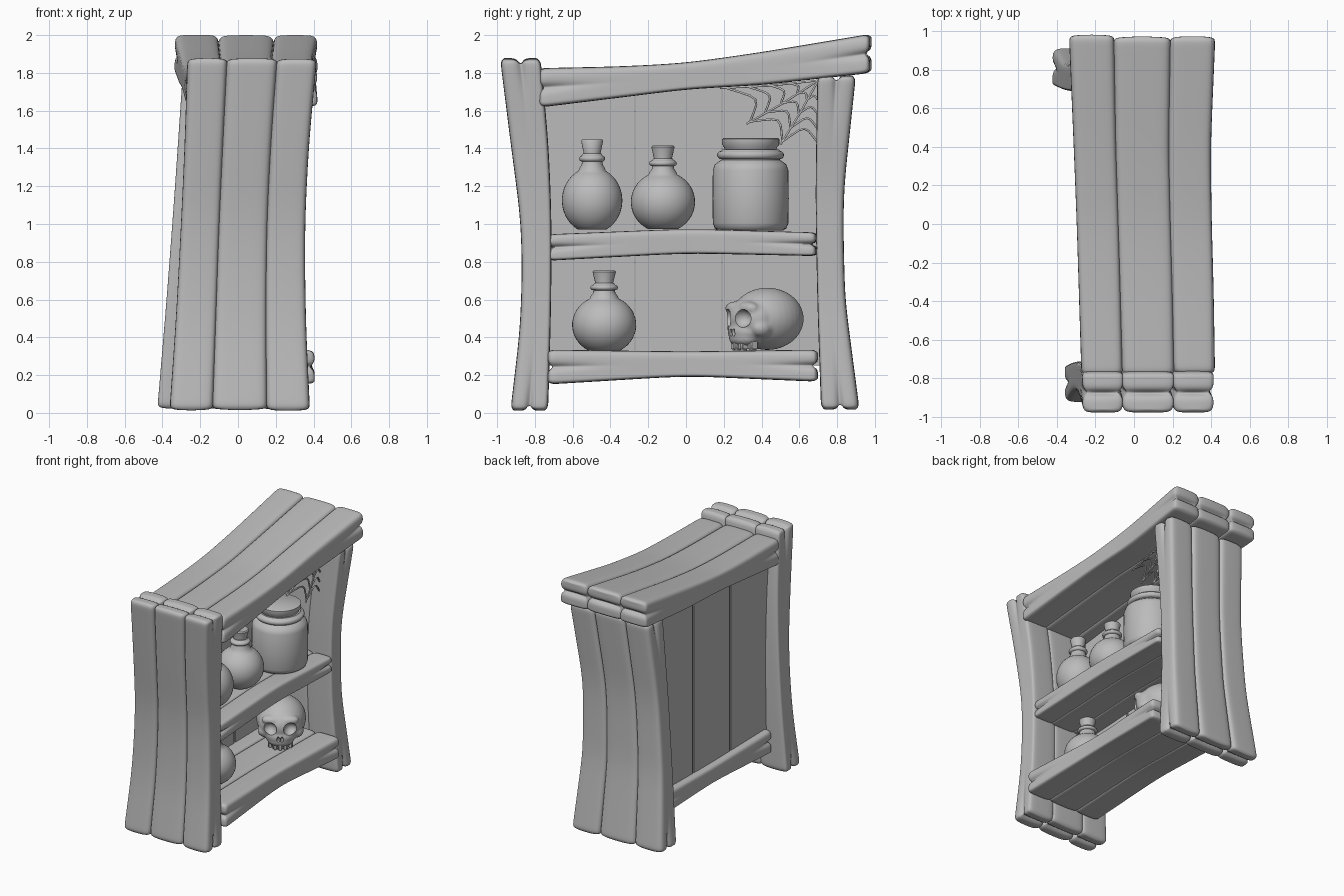
import bpy, bmesh, math, random
from mathutils import Matrix, Vector

random.seed(4)
if "Cube" in bpy.data.objects:
    bpy.data.objects.remove(bpy.data.objects["Cube"])

grey = bpy.data.materials.new("plain grey")
grey.use_nodes = True
GREY = (0.5, 0.5, 0.5, 1)
grey.diffuse_color = GREY
grey.node_tree.nodes["Principled BSDF"].inputs["Base Color"].default_value = GREY


def smooth(ob, angle):
    bpy.ops.object.select_all(action='DESELECT')
    ob.select_set(True)
    bpy.context.view_layer.objects.active = ob
    bpy.ops.object.shade_smooth_by_angle(angle=math.radians(angle))


def finish(bm, name, angle=50):
    bmesh.ops.recalc_face_normals(bm, faces=bm.faces)
    me = bpy.data.meshes.new(name)
    bm.to_mesh(me)
    bm.free()
    me.materials.append(grey)
    ob = bpy.data.objects.new(name, me)
    bpy.context.collection.objects.link(ob)
    smooth(ob, angle)
    return ob


# Rounded plank cross-section: (thickness, half width) pairs from one face to the other
ROWS = [(-1, .45), (-.97, .86), (-.72, 1), (-.18, 1), (0, 1), (.18, 1), (.72, 1), (.97, .86), (1, .45)]
CUTS = (0, .305, .695, 1)


def sample(stations, s):
    for a, b in zip(stations, stations[1:]):
        if s <= b[0]:
            break
    k = (s - a[0]) / (b[0] - a[0])
    return [p + (q - p) * k for p, q in zip(a[1:], b[1:])]


def boards(name, axis, flat, stations):
    """Three split-ended planks, square-edged on the flat side (-1 or 1).
    Stations are (along, face a, face b, x min, x max)."""
    for n, (c0, c1) in enumerate(zip(CUTS, CUTS[1:])):
        bm = bmesh.new()
        lo = stations[0][0] + random.uniform(0, .012)
        hi = stations[-1][0] - random.uniform(0, .012)
        inner = [lo + (hi - lo) * i / 9 for i in range(1, 9)]
        spots = [lo, lo + .018, lo + .06] + inner + [hi - .06, hi - .018, hi]
        rings = []
        for i, s in enumerate(spots):
            d0, d1, x0, x1 = sample(stations, s)
            mid, half = (d0 + d1) / 2, (d1 - d0) / 2
            xa, xb = x0 + (x1 - x0) * c0, x0 + (x1 - x0) * c1
            cx, hw = (xa + xb) / 2, (xb - xa) / 2 + .003
            end = i in (0, len(spots) - 1)
            fade = max(0, 1 - min(s - lo, hi - s) / .24)
            ring = []
            for v, u in ROWS:
                if v * flat > .9 and u > .5:
                    u = 1
                w = hw * u - (.04 * fade if v == 0 else 0)
                k = .8 if end else 1
                along = s
                if end and v == 0:
                    along += .05 if i == 0 else -.05
                d = mid + half * v * k
                pair = []
                for side in (-1, 1):
                    x = cx + side * (w - (.015 if end else 0))
                    p = (x, d, along) if axis == 'z' else (x, along, d)
                    pair.append(bm.verts.new(p))
                ring.append(pair)
            rings.append(ring)
        loops = [[p[0] for p in r] + [p[1] for p in reversed(r)] for r in rings]
        for a, b in zip(loops, loops[1:]):
            for j in range(len(a)):
                k = (j + 1) % len(a)
                bm.faces.new((a[j], a[k], b[k], b[j]))
        for r in (rings[0], rings[-1]):
            for p, q in zip(r, r[1:]):
                bm.faces.new((p[0], p[1], q[1], q[0]))
        ob = finish(bm, f"{name}_{n + 1}", 180)
        mod = ob.modifiers.new("round", 'SUBSURF')
        mod.levels = mod.render_levels = 2


# Timber frame
boards("front_side_plank", 'z', 1, [
    (.01, -.93, -.73, -.36, .378), (.5, -.872, -.715, -.325, .355), (.97, -.868, -.71, -.30, .35),
    (1.4, -.925, -.725, -.28, .37), (1.88, -.985, -.77, -.265, .415)])
boards("rear_side_plank", 'z', -1, [
    (.01, .715, .92, -.425, .365), (.6, .695, .842, -.375, .325), (1.13, .685, .83, -.335, .325),
    (1.79, .695, .9, -.29, .4)])
boards("top_plank", 'y', -1, [
    (-.79, 1.615, 1.825, -.27, .418), (-.3, 1.675, 1.835, -.285, .41), (.02, 1.715, 1.855, -.295, .4),
    (.4, 1.735, 1.91, -.31, .395), (.985, 1.8, 2.008, -.335, .42)])
boards("middle_shelf_plank", 'y', -1, [
    (-.74, .805, .945, -.18, .345), (0, .845, .975, -.18, .335), (.7, .83, .955, -.18, .345)])
boards("bottom_shelf_plank", 'y', -1, [
    (-.74, .15, .335, -.245, .405), (0, .195, .325, -.245, .37), (.7, .165, .335, -.245, .405)])


# Back wall
def box(bm, centre, size):
    m = Matrix.Translation(centre) @ Matrix.Diagonal((*size, 1))
    return bmesh.ops.create_cube(bm, size=1, matrix=m)["verts"]


for n, (a, b) in enumerate([(-.75, -.27), (-.27, .19), (.19, .72)]):
    bm = bmesh.new()
    box(bm, (-.178, (a + b) / 2, 1), (.035, b - a - .005, 1.5))
    bmesh.ops.bevel(bm, geom=bm.edges[:], offset=.006, segments=2, affect='EDGES')
    finish(bm, f"back_board_{n + 1}")


# Lathed vessels
def lathe(name, profile, at, scale=(1, 1), steps=40):
    bm = bmesh.new()
    verts = [bm.verts.new((r * scale[0], 0, z * scale[1])) for r, z in profile]
    edges = [bm.edges.new(p) for p in zip(verts, verts[1:])]
    bmesh.ops.spin(bm, geom=verts + edges, axis=(0, 0, 1), cent=(0, 0, 0),
                   angle=math.tau, steps=steps)
    bmesh.ops.remove_doubles(bm, verts=bm.verts, dist=.0005)
    bmesh.ops.translate(bm, verts=bm.verts, vec=at)
    return finish(bm, name)


def ring_bump(r, z, h):
    return [(r + h * math.sin(a * math.pi / 6), z - h * math.cos(a * math.pi / 6)) for a in range(7)]


ball = [(math.sin(a) * .165, .165 - math.cos(a) * .165) for a in [.5 + i * .145 for i in range(16)]]
flask = [(0, .02)] + ball + [(.07, .325), (.057, .345)] + ring_bump(.056, .374, .015) + [(.05, .4), (0, .4)]
cork = [(0, .39), (.046, .39), (.046, .4), (.06, .462), (.054, .47), (0, .47)]
for name, at, scale in [("tall_flask", (.115, -.497, .95), (.97, 1.06)),
                        ("round_flask", (.105, -.122, .955), (1.03, .98)),
                        ("lower_flask", (.08, -.433, .31), (1.03, .945))]:
    lathe(name, flask, at, scale)
    lathe(name + "_cork", cork, at, scale)

jar = ([(0, 0), (.17, 0), (.19, .012), (.2, .04), (.202, .17), (.2, .32), (.19, .35), (.165, .368), (.155, .375)]
       + ring_bump(.155, .4, .022) + [(.15, .43), (0, .43)])
JAR_AT = (.125, .342, .965)
lathe("jar", jar, JAR_AT)
lathe("jar_lid", [(0, .42), (.135, .42), (.14, .44), (.152, .455), (.152, .485), (.144, .49), (0, .49)], JAR_AT)

# Skull, modelled facing +x then turned into place
place = Matrix.Translation((.075, .43, 0)) @ Matrix.Rotation(math.radians(-57), 4, 'Z')


def blob(bm, centre, size):
    m = place @ Matrix.Translation(centre) @ Matrix.Diagonal((*size, 1))
    bmesh.ops.create_uvsphere(bm, u_segments=32, v_segments=20, radius=1, matrix=m)


bm = bmesh.new()
blob(bm, (0, 0, .498), (.2, .178, .165))
blob(bm, (.1, 0, .5), (.12, .158, .115))
blob(bm, (.115, 0, .43), (.11, .12, .07))
blob(bm, (.14, 0, .395), (.08, .098, .05))
for side in (-1, 1):
    blob(bm, (.11, side * .115, .45), (.06, .05, .05))
    blob(bm, (.16, side * .06, .555), (.045, .075, .035))
skull = finish(bm, "skull", 180)
mod = skull.modifiers.new("merge", 'REMESH')
mod.mode, mod.voxel_size, mod.use_smooth_shade = 'VOXEL', .01, True
skull.modifiers.new("soften", 'SMOOTH').iterations = 6

bm = bmesh.new()
for side in (-1, 1):
    blob(bm, (.215, side * .076, .5), (.06, .052, .05))
    blob(bm, (.235, side * .013, .425), (.04, .012, .022))
sockets = finish(bm, "socket_cutter", 180)
mod = skull.modifiers.new("sockets", 'BOOLEAN')
mod.operation, mod.solver, mod.object = 'DIFFERENCE', 'EXACT', sockets
bpy.context.view_layer.objects.active = skull
for name in [m.name for m in skull.modifiers]:
    bpy.ops.object.modifier_apply(modifier=name)
bpy.data.objects.remove(sockets)
smooth(skull, 40)

bm = bmesh.new()
for i in range(-2, 3):
    verts = box(bm, (.185 - .012 * i * i, i * .036, .368), (.05, .036, .075))
    bmesh.ops.transform(bm, matrix=place, verts=verts)
bmesh.ops.bevel(bm, geom=bm.edges[:], offset=.009, segments=3, affect='EDGES')
finish(bm, "skull_teeth")

# Cobweb: spokes from the upper corner with sagging threads between them
curve = bpy.data.curves.new("cobweb", 'CURVE')
curve.dimensions, curve.bevel_depth, curve.bevel_resolution = '3D', .006, 1
curve.materials.append(grey)
corner = Vector((.24, .7, 1.76))
ends = [Vector(p) for p in [(.16, .18, 1.72), (.2, .32, 1.53), (.24, .5, 1.42), (.22, .7, 1.41)]]


def thread(points):
    sp = curve.splines.new('POLY')
    sp.points.add(len(points) - 1)
    for p, co in zip(sp.points, points):
        p.co = (*co, 1)


for e in ends:
    thread([corner, corner.lerp(e, .5) + Vector((0, 0, -.008)), e])
for k in (.3, .52, .74, .95):
    for a, b in zip(ends, ends[1:]):
        p, q = corner.lerp(a, k), corner.lerp(b, k)
        thread([p.lerp(q, t / 6).lerp(corner, .22 * math.sin(t / 6 * math.pi)) for t in range(7)])
web = bpy.data.objects.new("cobweb", curve)
bpy.context.collection.objects.link(web)
